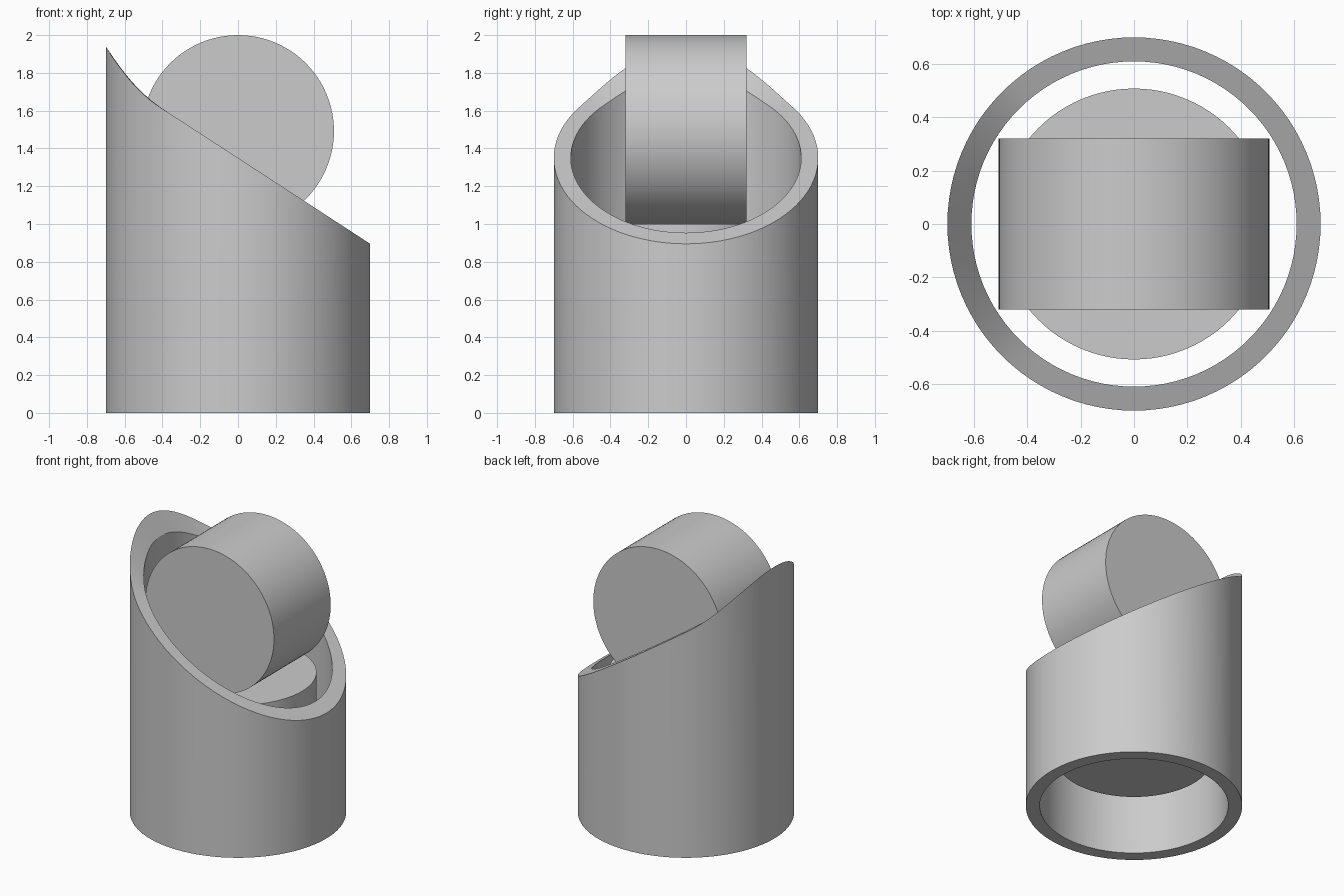
import bpy, bmesh, math

if "Cube" in bpy.data.objects:
    bpy.data.objects.remove(bpy.data.objects["Cube"])

grey = bpy.data.materials.new("plain grey")
grey.use_nodes = True
colour = (0.6, 0.6, 0.6, 1)
grey.diffuse_color = colour
grey.node_tree.nodes["Principled BSDF"].inputs["Base Color"].default_value = colour

SEGMENTS = 96


def finish(obj):
    """Give the part its material and smooth shading with sharp rims."""
    if not obj.data.materials:
        obj.data.materials.append(grey)
    bpy.ops.object.select_all(action="DESELECT")
    obj.select_set(True)
    bpy.context.view_layer.objects.active = obj
    bpy.ops.object.shade_smooth_by_angle(angle=math.radians(25))


def drum(name, z, rotation=(0, 0, 0)):
    bpy.ops.mesh.primitive_cylinder_add(
        vertices=SEGMENTS, radius=0.508, depth=0.64,
        location=(0, 0, z), rotation=rotation)
    obj = bpy.context.object
    obj.name = name
    finish(obj)


def rim_height(x):
    """Slanted cut that sweeps up to a raised lip on the high side."""
    return 1.35 - 0.65 * x + 1.72 * max(0, -0.42 - x) ** 2


def sleeve(name, outer, inner):
    bm = bmesh.new()

    def ring(radius, top):
        verts = []
        for i in range(SEGMENTS):
            a = math.tau * i / SEGMENTS
            x, y = radius * math.cos(a), radius * math.sin(a)
            verts.append(bm.verts.new((x, y, rim_height(x) if top else 0)))
        return verts

    # Cross-section order: outer wall, rim, inner wall, base
    rings = [ring(outer, False), ring(outer, True),
             ring(inner, True), ring(inner, False)]
    for k in range(4):
        low, high = rings[k], rings[(k + 1) % 4]
        for i in range(SEGMENTS):
            j = (i + 1) % SEGMENTS
            bm.faces.new((low[i], low[j], high[j], high[i]))
    bmesh.ops.recalc_face_normals(bm, faces=bm.faces)
    mesh = bpy.data.meshes.new(name)
    bm.to_mesh(mesh)
    bm.free()
    obj = bpy.data.objects.new(name, mesh)
    bpy.context.collection.objects.link(obj)
    finish(obj)


# Open slanted tube
sleeve("slanted_sleeve", 0.7, 0.61)
# Upright drum inside the tube
drum("inner_drum", 0.68)
# Drum lying on its side on top of it
drum("upper_wheel", 1.492, (math.pi / 2, 0, 0))
